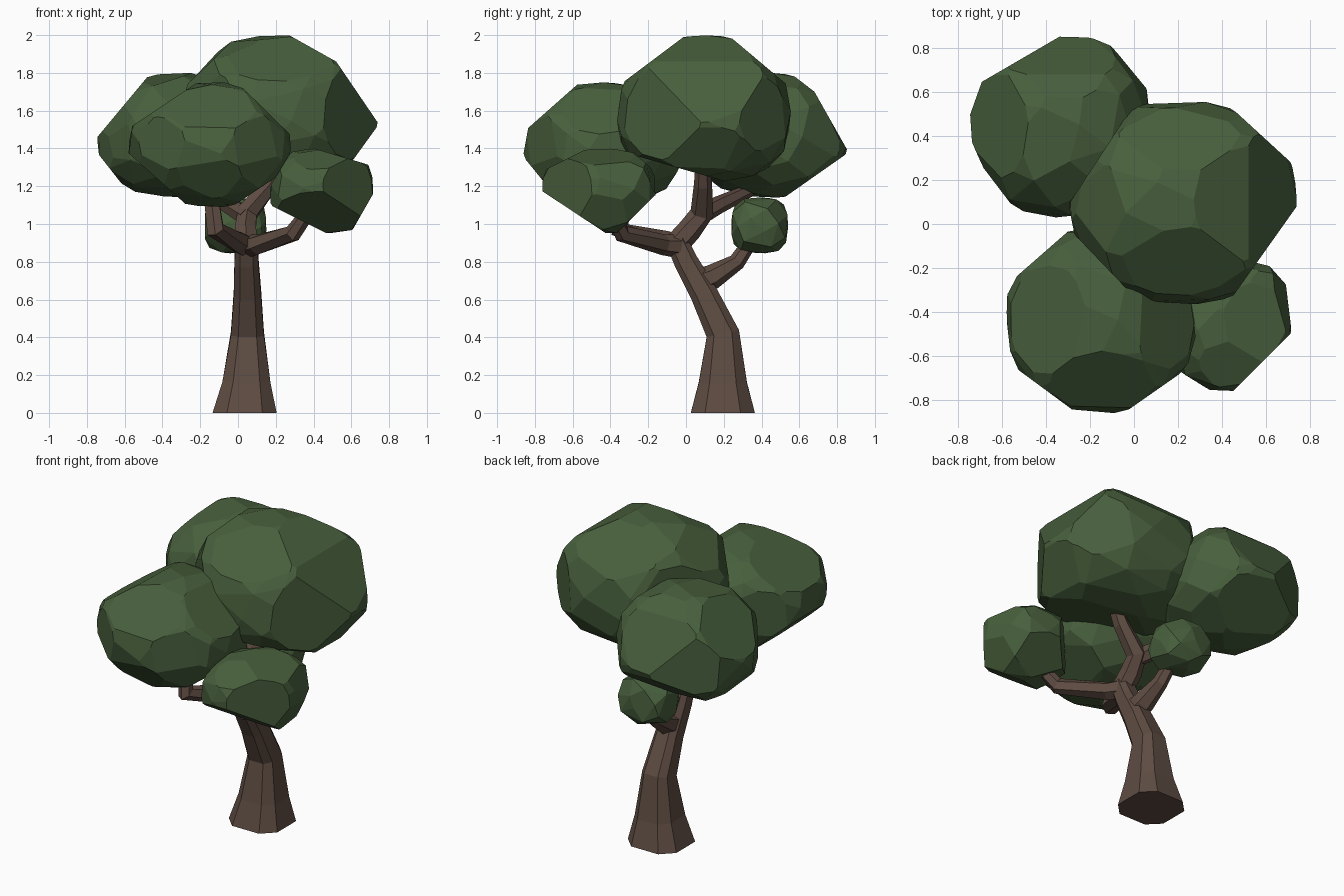
import bpy, bmesh, math, random
from mathutils import Vector

if "Cube" in bpy.data.objects:
    bpy.data.objects.remove(bpy.data.objects["Cube"])


def material(name, rgb):
    m = bpy.data.materials.new(name)
    m.diffuse_color = (*rgb, 1)
    m.use_nodes = True
    m.node_tree.nodes["Principled BSDF"].inputs["Base Color"].default_value = m.diffuse_color
    return m


LEAF = material("leaf green", (0.064, 0.115, 0.046))
BARK = material("bark brown", (0.112, 0.072, 0.055))


def finish(bm, name, mat):
    bmesh.ops.recalc_face_normals(bm, faces=bm.faces)
    me = bpy.data.meshes.new(name)
    bm.to_mesh(me)
    bm.free()
    me.materials.append(mat)
    ob = bpy.data.objects.new(name, me)
    bpy.context.collection.objects.link(ob)
    return ob


def leaf_clump(name, lo, hi, mid, count, power, seed, cuts=()):
    """Faceted convex clump filling the box lo..hi, widest at mid.
    Each cut (view, a0, b0, a1, b1) planes off a flat along that line."""
    rnd = random.Random(seed)
    pts = []
    for i in range(count):
        z = 1 - 2 * (i + 0.5) / count
        a = i * 2.39996 + rnd.uniform(-0.15, 0.15)
        r = math.sqrt(1 - z * z)
        d = Vector((r * math.cos(a), r * math.sin(a), z))
        pts.append(d / sum(abs(c) ** power for c in d) ** (1 / power))
    # stretch each half axis so the clump exactly reaches its box
    for k in range(3):
        top, low = max(p[k] for p in pts), -min(p[k] for p in pts)
        for p in pts:
            p[k] = mid[k] + (p[k] / top * (hi[k] - mid[k]) if p[k] > 0
                             else p[k] / low * (mid[k] - lo[k]))
    bm = bmesh.new()
    bmesh.ops.convex_hull(bm, input=[bm.verts.new(p) for p in pts])
    for view, a0, b0, a1, b1 in cuts:
        i, j = ("xyz".index(c) for c in view)
        co, no = Vector((0, 0, 0)), Vector((0, 0, 0))
        co[i], co[j] = a0, b0
        no[i], no[j] = b1 - b0, a0 - a1
        if no.dot(Vector(mid) - co) > 0:
            no = -no
        bmesh.ops.bisect_plane(bm, geom=bm.verts[:] + bm.edges[:] + bm.faces[:],
                               plane_co=co, plane_no=no, clear_outer=True)
        rim = [e for e in bm.edges if e.is_boundary]
        if rim:
            bmesh.ops.holes_fill(bm, edges=rim, sides=0)
    # fuse slivers, then rebuild as a clean hull with broad flat facets
    bmesh.ops.remove_doubles(bm, verts=bm.verts, dist=0.02)
    corners = [v.co.copy() for v in bm.verts]
    bm.free()
    bm = bmesh.new()
    bmesh.ops.convex_hull(bm, input=[bm.verts.new(p) for p in corners])
    bmesh.ops.delete(bm, geom=[v for v in bm.verts if not v.link_faces], context='VERTS')
    bmesh.ops.dissolve_limit(bm, angle_limit=math.radians(10),
                             verts=bm.verts, edges=bm.edges)
    return finish(bm, name, LEAF)


def limb(name, path, angles):
    """Tapered faceted tube through (x, y, z, radius) stations."""
    bm = bmesh.new()
    sides = len(angles)
    pts = [Vector(p[:3]) for p in path]
    rings = []
    for i, p in enumerate(pts):
        t = (pts[min(i + 1, len(pts) - 1)] - pts[max(i - 1, 0)]).normalized()
        if p.z == 0:
            t = Vector((0, 0, 1))
        u = Vector((1, 0, 0)) if abs(t.x) < 0.75 else Vector((0, 0, 1))
        u = (u - t * u.dot(t)).normalized()
        v = t.cross(u)
        rings.append([bm.verts.new(p + path[i][3] * (
            u * math.cos(math.radians(a)) + v * math.sin(math.radians(a))))
            for a in angles])
    for a, b in zip(rings, rings[1:]):
        for k in range(sides):
            n = (k + 1) % sides
            bm.faces.new((a[k], a[n], b[n], b[k]))
    bm.faces.new(rings[0][::-1])
    bm.faces.new(rings[-1])
    return finish(bm, name, BARK)


# Foliage
leaf_clump("crown_clump", (-0.30, -0.365, 1.22), (0.745, 0.555, 2.0), (0.22, 0.10, 1.55), 72, 2.4, 3, [
    ("xz", 0.745, 1.53, 0.52, 1.86), ("xz", 0.52, 1.86, 0.27, 2.0),
    ("xz", 0.74, 1.52, 0.61, 1.34), ("xz", -0.26, 1.75, -0.06, 1.96),
    ("xy", 0.67, 0.32, 0.43, 0.54), ("xy", -0.24, -0.08, 0.0, -0.33),
    ("xy", 0.52, -0.23, 0.74, 0.08), ("xy", -0.075, 0.43, -0.29, 0.10),
    ("yz", -0.28, 1.79, -0.08, 1.94), ("yz", 0.33, 1.91, 0.55, 1.725),
    ("yz", 0.21, 1.225, -0.365, 1.39), ("yz", 0.54, 1.41, 0.44, 1.29)])
leaf_clump("back_left_clump", (-0.745, 0.03, 1.14), (0.08, 0.86, 1.80), (-0.32, 0.45, 1.43), 64, 2.25, 5, [
    ("xz", -0.745, 1.46, -0.47, 1.79), ("xz", -0.70, 1.32, -0.59, 1.18),
    ("yz", 0.855, 1.39, 0.68, 1.70), ("yz", 0.68, 1.70, 0.57, 1.785),
    ("yz", 0.855, 1.375, 0.52, 1.14), ("xy", -0.715, 0.295, -0.54, 0.065),
    ("xy", -0.60, 0.70, -0.325, 0.86), ("xy", -0.125, 0.83, 0.035, 0.66)])
leaf_clump("front_left_clump", (-0.58, -0.86, 1.09), (0.28, -0.01, 1.75), (-0.15, -0.43, 1.42), 64, 2.3, 8, [
    ("xz", -0.56, 1.52, -0.26, 1.72), ("xz", 0.0, 1.745, 0.28, 1.47),
    ("xz", 0.19, 1.24, -0.02, 1.10), ("xz", -0.26, 1.09, -0.54, 1.34),
    ("yz", -0.845, 1.50, -0.585, 1.73), ("yz", -0.86, 1.355, -0.75, 1.22),
    ("xy", -0.49, -0.69, -0.30, -0.83), ("xy", -0.04, -0.855, 0.21, -0.68),
    ("xy", -0.49, -0.20, -0.33, -0.06)])
leaf_clump("front_right_clump", (0.17, -0.76, 0.95), (0.715, -0.16, 1.40), (0.45, -0.45, 1.18), 60, 2.8, 11, [
    ("xz", 0.47, 0.95, 0.17, 1.10), ("xz", 0.42, 1.395, 0.67, 1.32),
    ("xz", 0.71, 1.15, 0.63, 1.01), ("xz", 0.17, 1.20, 0.27, 1.365),
    ("yz", -0.72, 1.30, -0.58, 1.37), ("yz", -0.43, 0.955, -0.71, 1.14),
    ("yz", -0.215, 1.10, -0.345, 0.97), ("yz", -0.30, 1.40, -0.19, 1.30),
    ("xy", 0.70, -0.51, 0.50, -0.71), ("xy", 0.17, -0.41, 0.41, -0.17)])
leaf_clump("small_back_clump", (-0.18, 0.24, 0.845), (0.15, 0.54, 1.14), (-0.02, 0.39, 0.99), 36, 3.3, 14)

# Trunk leaning towards the front, a chamfered square flared at the foot
chamfered = [q + d for q in (45, 135, 225, 315) for d in (-16, 16)]
limb("trunk", [(0.035, 0.195, 0, 0.194), (0.045, 0.195, 0.16, 0.146),
               (0.05, 0.195, 0.42, 0.10), (0.05, 0.095, 0.63, 0.083),
               (0.045, 0.0, 0.80, 0.073), (0.045, -0.05, 0.91, 0.066)], chamfered)

# Branches running into each clump
six = range(30, 390, 60)
limb("back_branch", [(0.05, 0.03, 0.68, 0.075), (0.045, 0.14, 0.72, 0.066),
                     (0.03, 0.27, 0.80, 0.045), (0.0, 0.37, 0.95, 0.036)], six)
limb("front_right_branch", [(0.04, -0.02, 0.88, 0.065), (0.10, -0.12, 0.89, 0.055),
                            (0.29, -0.34, 0.95, 0.047), (0.40, -0.40, 1.10, 0.036)], six)
limb("front_left_branch", [(0.05, -0.02, 0.88, 0.065), (-0.01, -0.13, 0.91, 0.058),
                           (-0.12, -0.35, 0.97, 0.052), (-0.15, -0.31, 1.20, 0.042)], six)
limb("crown_branch", [(0.045, -0.07, 0.87, 0.066), (0.04, 0.02, 0.97, 0.064),
                      (0.05, 0.085, 1.06, 0.062), (0.17, 0.09, 1.21, 0.048),
                      (0.22, 0.09, 1.32, 0.04)], six)
limb("back_left_branch", [(0.05, 0.06, 1.04, 0.055), (-0.05, 0.17, 1.10, 0.047),
                          (-0.19, 0.33, 1.175, 0.036), (-0.27, 0.40, 1.26, 0.03)], six)
